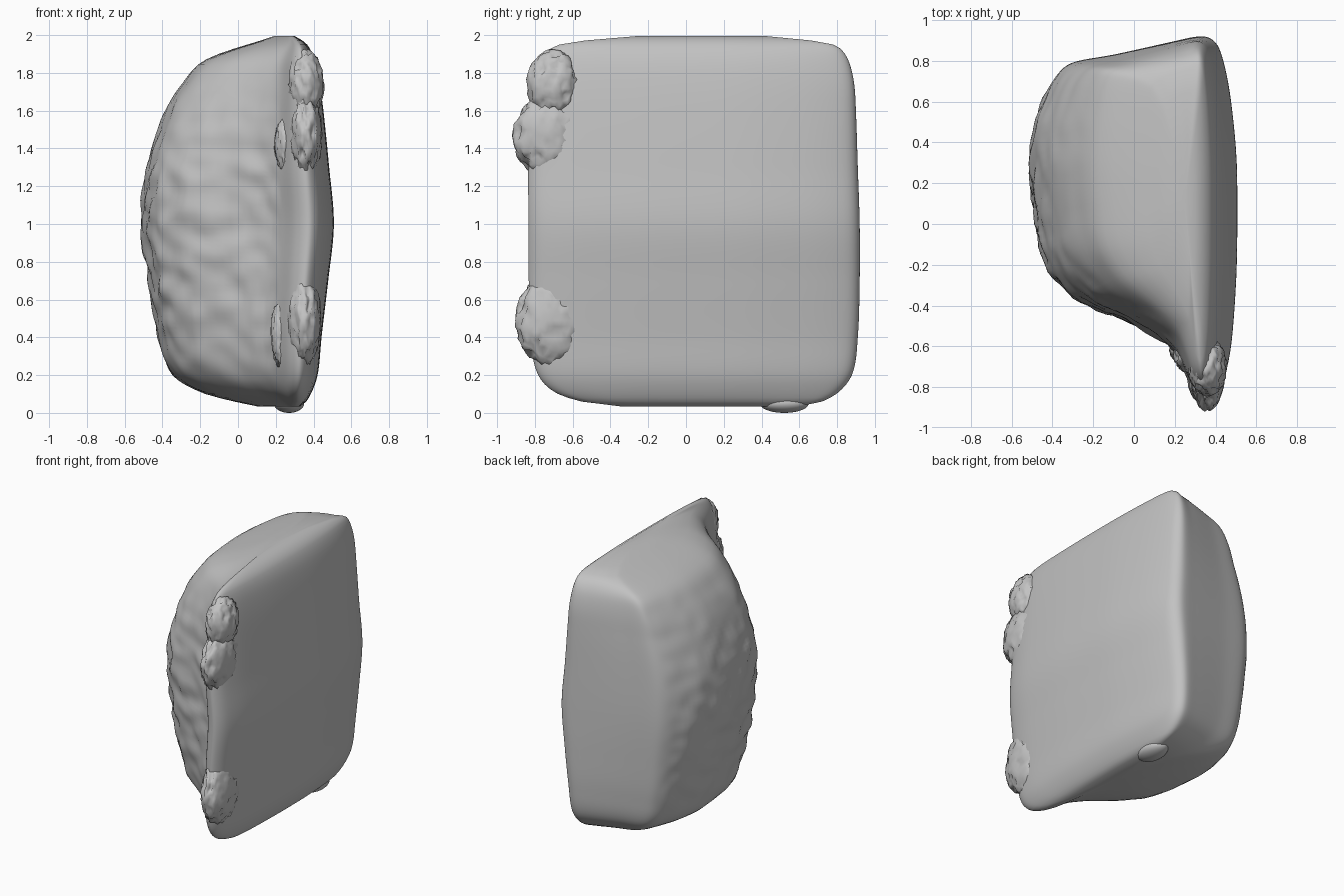
import bpy, bmesh, math
from mathutils import Vector, noise

if "Cube" in bpy.data.objects:
    bpy.data.objects.remove(bpy.data.objects["Cube"])

grey = bpy.data.materials.new("plain grey")
grey.diffuse_color = (0.54, 0.54, 0.54, 1)
grey.use_nodes = True
grey.node_tree.nodes["Principled BSDF"].inputs["Base Color"].default_value = grey.diffuse_color

# Plan outline (seen from above), anticlockwise
PLAN = [(0.35, 0.92), (0.42, 0.86), (0.47, 0.65), (0.505, 0.3), (0.505, -0.2),
        (0.48, -0.58), (0.44, -0.77), (0.38, -0.84), (0.30, -0.79), (0.20, -0.61),
        (0.0, -0.49), (-0.26, -0.38), (-0.42, -0.23), (-0.475, -0.05), (-0.51, 0.3),
        (-0.48, 0.52), (-0.40, 0.70), (-0.31, 0.79), (-0.1, 0.83), (0.2, 0.895)]
# Height: z, xmin, xmax, ymin, ymax
LEVELS = [(0.035, 0.10, 0.33, -0.40, 0.60), (0.06, -0.02, 0.36, -0.60, 0.72),
          (0.10, -0.18, 0.385, -0.73, 0.80), (0.20, -0.35, 0.42, -0.82, 0.88),
          (0.40, -0.425, 0.44, -0.845, 0.91), (0.70, -0.475, 0.475, -0.84, 0.92),
          (1.00, -0.51, 0.505, -0.835, 0.92), (1.30, -0.485, 0.48, -0.84, 0.91),
          (1.60, -0.385, 0.45, -0.84, 0.90), (1.75, -0.29, 0.43, -0.83, 0.89),
          (1.87, -0.18, 0.405, -0.80, 0.86), (1.93, -0.02, 0.38, -0.76, 0.82),
          (1.97, 0.12, 0.35, -0.66, 0.74), (1.995, 0.19, 0.30, -0.30, 0.42)]


def finish(bm, name):
    bmesh.ops.recalc_face_normals(bm, faces=bm.faces)
    me = bpy.data.meshes.new(name)
    bm.to_mesh(me)
    bm.free()
    me.materials.append(grey)
    ob = bpy.data.objects.new(name, me)
    bpy.context.collection.objects.link(ob)
    for p in me.polygons:
        p.use_smooth = True
    return ob


def hermite(p1, p2, m1, m2, t):
    return ((2*t**3 - 3*t*t + 1) * p1 + (t**3 - 2*t*t + t) * m1
            + (3*t*t - 2*t**3) * p2 + (t**3 - t*t) * m2)


# Main body: the plan outline lofted up through the levels
outline = []
n = len(PLAN)
for i in range(n):
    a, b, c, d = [Vector(PLAN[(i + k) % n]) for k in (-1, 0, 1, 2)]
    outline += [hermite(b, c, (c - a) * 0.4, (d - b) * 0.4, j / 6) for j in range(6)]


def slope(i, k):
    """Rise of column k against z at level i."""
    lo, hi = LEVELS[max(0, i - 1)], LEVELS[min(len(LEVELS) - 1, i + 1)]
    return (hi[k] - lo[k]) / (hi[0] - lo[0])


rows = []
for i, (a, b) in enumerate(zip(LEVELS, LEVELS[1:])):
    h = b[0] - a[0]
    steps = max(1, round(h / 0.025))
    rows += [[hermite(a[k], b[k], slope(i, k) * h, slope(i + 1, k) * h, s / steps)
              for k in range(5)] for s in range(steps)]
rows.append(LEVELS[-1])


def place(p, z, x0, x1, y0, y1):
    """Squeeze the plan to the width and depth at this height, trimming it near the top."""
    t = (p.x + 0.51) / 1.015
    trim = 0.4 * min(1, max(0, (z - 1.6) / 0.25)) if p.y > 0.3 and p.x < 0.2 else 0
    x = (1 - trim) * (x0 + t * (x1 - x0)) + trim * min(max(p.x, x0), x1)
    y = y0 + (p.y + 0.84) / 1.76 * (y1 - y0)
    front = min(1, max(0, (0.3 - p.y) * 2)) * min(1, max(0, 0.7 - p.x))
    return x, y + 0.15 * front * (z - 1.05) ** 2, z


bm = bmesh.new()
rings = [[bm.verts.new(place(p, *row)) for p in outline] for row in rows]
m = len(outline)
for r, s in zip(rings, rings[1:]):
    for i in range(m):
        bm.faces.new((r[i], r[(i + 1) % m], s[(i + 1) % m], s[i]))
for ring in (rings[0][::-1], rings[-1]):
    mid = bm.verts.new(sum((v.co for v in ring), Vector()) / m)
    for i in range(m):
        bm.faces.new((ring[i], ring[(i + 1) % m], mid))
for _ in range(3):
    bmesh.ops.smooth_vert(bm, verts=[v for v in bm.verts if 0.06 < v.co.z < 1.99],
                          factor=0.5, use_axis_x=True, use_axis_y=True, use_axis_z=True)
bmesh.ops.recalc_face_normals(bm, faces=bm.faces)
bm.normal_update()

# Wavy relief on the front slope and left side
moves = []
for v in bm.verts:
    w = max(0, -v.normal.x - v.normal.y) * max(0, 1 - abs(v.co.z - 0.9) / 1.0)
    if v.co.x < 0.2:
        moves.append((v, v.normal * noise.noise(v.co * 9) * 0.022 * min(1, 1.2 * w)))
for v, d in moves:
    v.co += d
body = finish(bm, "body")


# Rough lumps on the front edge, and a small foot under the back
def lump(name, centre, size, rough):
    bm = bmesh.new()
    bmesh.ops.create_icosphere(bm, subdivisions=4, radius=1)
    for v in bm.verts:
        d = v.co.normalized()
        k = 1 - rough * abs(noise.noise(d * 3.5 + Vector(centre) * 5))
        v.co = Vector(centre) + Vector([d[i] * size[i] * k for i in range(3)])
    return finish(bm, name)


lump("upper_front_lump", (0.36, -0.72, 1.47), (0.09, 0.205, 0.23), 0.3)
lump("upper_front_knob", (0.36, -0.70, 1.74), (0.10, 0.15, 0.19), 0.3)
lump("lower_front_lump", (0.35, -0.71, 0.49), (0.095, 0.20, 0.25), 0.3)
lump("upper_inner_lump", (0.26, -0.64, 1.42), (0.07, 0.09, 0.16), 0.3)
lump("lower_inner_lump", (0.24, -0.61, 0.42), (0.07, 0.08, 0.20), 0.3)
lump("foot", (0.27, 0.52, 0.05), (0.08, 0.13, 0.05), 0.0)
